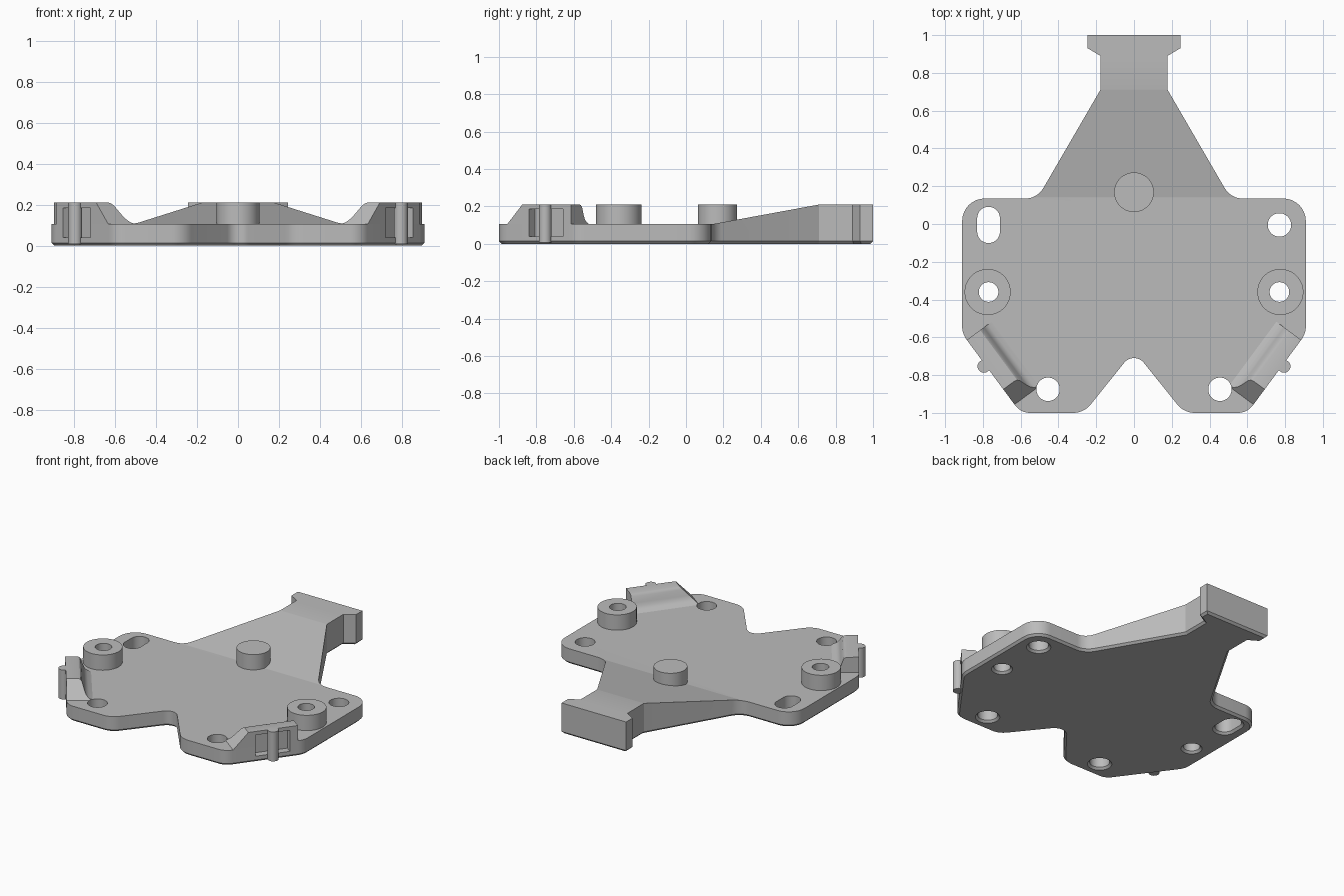
import bpy, bmesh, math
from mathutils import Vector

if "Cube" in bpy.data.objects:
    bpy.data.objects.remove(bpy.data.objects["Cube"], do_unlink=True)

grey = bpy.data.materials.new("plain grey")
grey.use_nodes = True
grey.diffuse_color = (0.5, 0.5, 0.5, 1)
grey.node_tree.nodes["Principled BSDF"].inputs["Base Color"].default_value = (0.5, 0.5, 0.5, 1)

TOP, DECK, CHAMFER = 0.21, 0.105, 0.014


def finish(name, bm):
    bmesh.ops.recalc_face_normals(bm, faces=bm.faces)
    mesh = bpy.data.meshes.new(name)
    bm.to_mesh(mesh)
    bm.free()
    mesh.materials.append(grey)
    obj = bpy.data.objects.new(name, mesh)
    bpy.context.collection.objects.link(obj)
    return obj


def loft(name, rings):
    """Closed solid through rings of equal point count."""
    bm = bmesh.new()
    loops = [[bm.verts.new(p) for p in ring] for ring in rings]
    for a, b in zip(loops, loops[1:]):
        for i in range(len(a)):
            j = (i + 1) % len(a)
            bm.faces.new((a[i], a[j], b[j], b[i]))
    bm.faces.new(loops[0])
    bm.faces.new(loops[-1])
    return finish(name, bm)


def ring(x, y, z, r, stretch=0.0, n=48):
    """Circle, or a slot when stretched along y."""
    pts = []
    for i in range(n):
        a = 2 * math.pi * (i + 0.5) / n
        pts.append((x + r * math.cos(a),
                    y + r * math.sin(a) + math.copysign(stretch, math.sin(a)), z))
    return pts


def rounded(corners, steps=8):
    """Outline with each corner (x, y, radius) replaced by an arc."""
    pts = []
    for i, (x, y, r) in enumerate(corners):
        p = Vector((x, y))
        if r == 0:
            pts.append(p)
            continue
        u = (Vector(corners[i - 1][:2]) - p).normalized()
        v = (Vector(corners[(i + 1) % len(corners)][:2]) - p).normalized()
        half = u.angle(v) / 2
        centre = p + (u + v).normalized() * r / math.sin(half)
        start = p + u * r / math.tan(half) - centre
        end = p + v * r / math.tan(half) - centre
        sweep = math.pi - 2 * half
        for k in range(steps + 1):
            f = k / steps
            pts.append(centre + (start * math.sin((1 - f) * sweep)
                                 + end * math.sin(f * sweep)) / math.sin(sweep))
    return pts


def cut(obj, cutters):
    for c in cutters:
        c.hide_render = True
        mod = obj.modifiers.new("cut", "BOOLEAN")
        mod.operation, mod.solver, mod.object = "DIFFERENCE", "EXACT", c
    bpy.context.view_layer.update()
    graph = bpy.context.evaluated_depsgraph_get()
    mesh = bpy.data.meshes.new_from_object(obj.evaluated_get(graph))
    obj.modifiers.clear()
    obj.data = mesh


# Base plate outline: front notch, slanted corners, tapering tail with a T end
half = [(0, -0.67, 0.066), (0.265, -1, 0.12), (0.60, -1, 0.1), (0.91, -0.58, 0.12),
        (0.91, 0.135, 0.12), (0.512, 0.135, 0.11), (0.178, 0.71, 0), (0.178, 0.89, 0),
        (0.245, 0.93, 0), (0.245, 1, 0)]
outline = rounded(half + [(-x, y, r) for x, y, r in reversed(half[1:])])

bm = bmesh.new()
floor = bm.faces.new([bm.verts.new((p.x, p.y, 0)) for p in outline])
ramp = (0.14, 0.712)
for y in ramp:
    bmesh.ops.bisect_plane(bm, geom=bm.verts[:] + bm.edges[:] + bm.faces[:],
                           plane_co=(0, y, 0), plane_no=(0, 1, 0))
upper = bmesh.ops.extrude_face_region(bm, geom=bm.faces[:], use_keep_orig=True)["geom"]
for v in upper:
    if isinstance(v, bmesh.types.BMVert):
        f = min(max((v.co.y - ramp[0]) / (ramp[1] - ramp[0]), 0), 1)
        v.co.z = DECK + (TOP - DECK) * f
bmesh.ops.recalc_face_normals(bm, faces=bm.faces)
rim = [e for e in bm.edges if all(v.co.z < 0.001 for v in e.verts)
       and any(f.normal.z > -0.5 for f in e.link_faces)]
bmesh.ops.bevel(bm, geom=rim, offset=CHAMFER, segments=1, affect="EDGES")
plate = finish("base_plate", bm)

# Hole cutters, countersunk underneath: x, y, radius, slot stretch
holes = [(0.77, -0.005, 0.062, 0), (-0.77, -0.005, 0.06, 0.036)]
for s in (1, -1):
    holes += [(s * 0.455, -0.875, 0.062, 0), (s * 0.77, -0.36, 0.052, 0)]
cutters = [loft("hole_cutter", [ring(x, y, -CHAMFER, r + 2 * CHAMFER, st),
                                ring(x, y, CHAMFER, r, st), ring(x, y, 0.4, r, st)])
           for x, y, r, st in holes]

# Slanted edge frame: t runs along the edge, n points outward
corner = Vector((0.60, -1))
along = (Vector((0.91, -0.58)) - corner).normalized()
outward = Vector((along.y, -along.x))


def slant(side, t, n, z):
    p = corner + along * t + outward * n
    return (side * p.x, p.y, z)


# Clip wall section (n, z): flat top and a curved inner foot
section = [(0, DECK - 0.001), (0, TOP), (-0.075, TOP), (-0.088, 0.206), (-0.098, 0.195),
           (-0.112, 0.155), (-0.122, 0.132), (-0.138, 0.116), (-0.165, DECK - 0.001)]
walls, bosses = [], []
for side, tag in ((1, "left"), (-1, "right")):
    walls.append(loft(tag + "_clip_wall", [
        [slant(side, 0.055 + (z - DECK) * 0.95, n, z) for n, z in section],
        [slant(side, 0.48, n, z) for n, z in section]]))
    cutters.append(loft("pocket_cutter", [
        [slant(side, 0.314 + a, n, z) for a, n in
         ((-0.113, -0.05), (0.113, -0.05), (0.113, 0.05), (-0.113, 0.05))]
        for z in (0.04, 0.185)]))
    bosses.append(loft(tag + "_boss", [ring(side * 0.775, -0.36, z, 0.122)
                                       for z in (DECK - 0.005, TOP)]))
    x, y, _ = slant(side, 0.314, 0.01, 0)
    loft(tag + "_clip_rod", [ring(x, y, z, 0.034, n=24) for z in (0.008, TOP)])

loft("centre_pin", [ring(0, 0.168, z, 0.105) for z in (0.08, TOP)])

for obj in [plate] + walls + bosses:
    cut(obj, cutters)
for c in cutters:
    bpy.data.objects.remove(c, do_unlink=True)

# Smooth curved sides, keep hard edges
for obj in bpy.context.collection.objects:
    if obj.type == "MESH":
        obj.data.shade_smooth()
        obj.data.set_sharp_from_angle(angle=math.radians(28))
